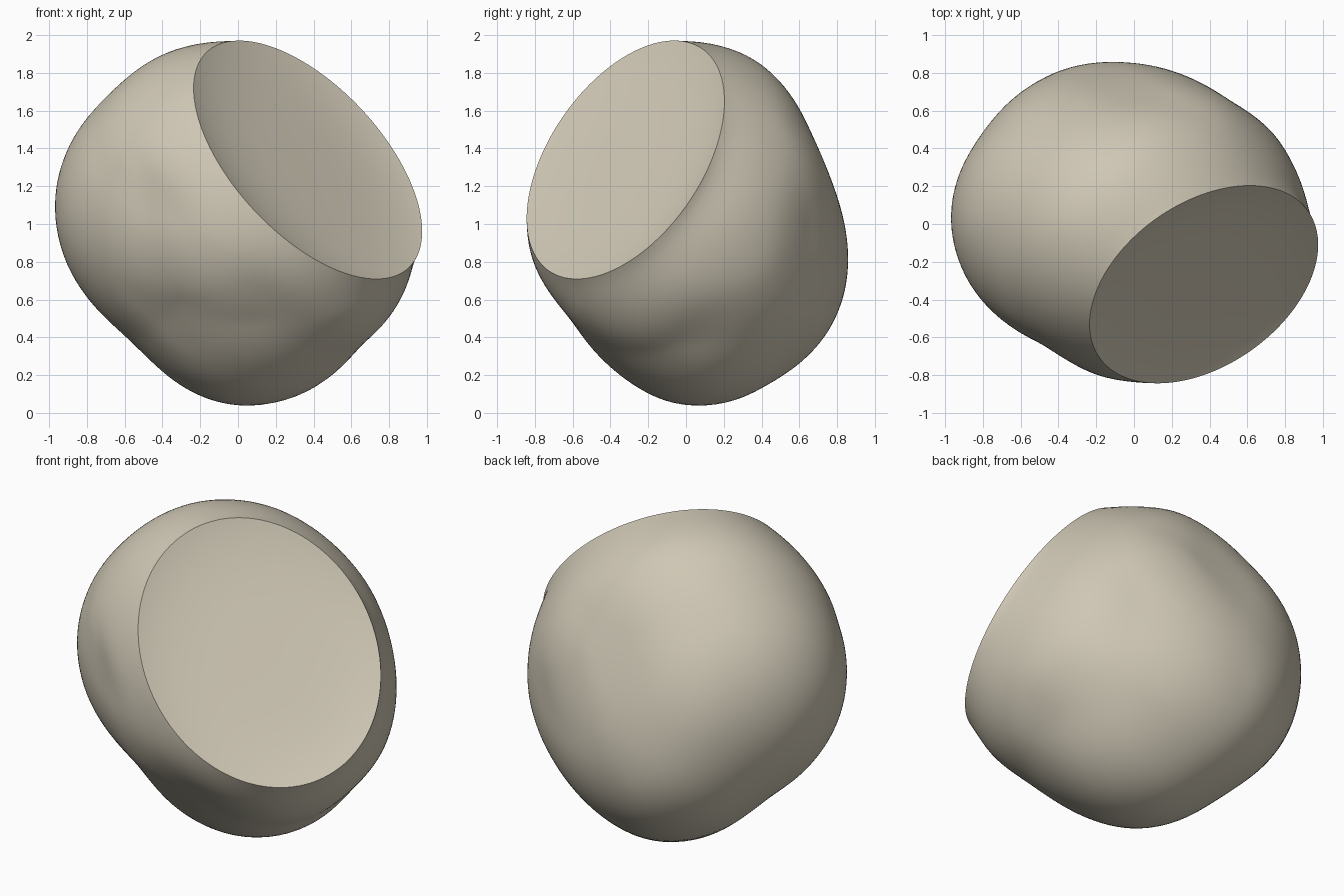
import bpy
import bmesh
import math
from mathutils import Vector

if "Cube" in bpy.data.objects:
    bpy.data.objects.remove(bpy.data.objects["Cube"], do_unlink=True)

# Body outlines: turn and tilt of the outline plane in degrees, then radii
# at equal angles, counter-clockwise from the plane's right-hand axis
OUTLINES = {
    (0, 0): [.98, .96, .945, .965, .995, 1.0, .99, 1.01,
             .97, .88, .83, .87, .99, .975, .905, .97],
    (90, 0): [.82, .79, .825, .935, .995, .94, .885, .855,
              .845, .8, .785, .865, .99, .98, .95, .9],
    (0, 90): [.985, .92, .825, .82, .845, .89, .92, .945,
              .99, .91, .8, .795, .84, .88, .935, 1.0],
    (35, 25): [.88, .87, .87, .935, .975, .975, .955, .96,
               .865, .78, .75, .81, .925, .955, .9, .925],
    (215, 25): [.895, .89, .92, .925, .89, .915, .935, .925,
                .89, .875, .89, .935, .965, .89, .86, .89],
    (145, -25): [.935, .915, .89, .92, .96, .915, .825, .815,
                 .915, .955, .87, .86, .89, .87, .86, .91],
}
SOFTNESS = 100
ROUNDING = .3
CENTRE = Vector((0, 0, 1))

# Frame of the oval mouth: centre, outward normal, long and short axes
MOUTH = Vector((.37, -.32, 1.34))
NORMAL = Vector((.565, -.6, .57)).normalized()
LONG = Vector((-.636, .125, .764))
LONG = (LONG - NORMAL * LONG.dot(NORMAL)).normalized()
SHORT = LONG.cross(NORMAL)


def outline_radius(radii, angle):
    """Smooth closed interpolation of the outline radii."""
    n = len(radii)
    pos = (angle / math.tau) % 1.0 * n
    i = int(pos)
    t = pos - i
    a, b, c, d = (radii[(i + k) % n] for k in (-1, 0, 1, 2))
    return b + t / 2 * (c - a + t * (2 * a - 5 * b + 4 * c - d
                                     + t * (3 * (b - c) + d - a)))


def plane_axes(turn, tilt):
    a, e = math.radians(turn), math.radians(tilt)
    right = Vector((math.cos(a), math.sin(a), 0))
    up = Vector((-math.sin(e) * math.sin(a), math.sin(e) * math.cos(a),
                 math.cos(e)))
    return right, up


PLANES = [(*plane_axes(*key), radii) for key, radii in OUTLINES.items()]


def core_point(direction):
    """Intersection of the outlines, each drawn in by the rounding."""
    total = 0.0
    for right, up, radii in PLANES:
        x, y = direction.dot(right), direction.dot(up)
        radius = outline_radius(radii, math.atan2(y, x)) - ROUNDING
        total += (math.hypot(x, y) / radius) ** SOFTNESS
    return CENTRE + direction * total ** (-1 / SOFTNESS)


def fit_to_mouth(co, flare):
    """Draw the shoulder in to the oval mouth, or flare the lip out to it."""
    rel = co - MOUTH
    depth = -rel.dot(NORMAL)
    grow = 1 - (1 - min(max(depth / .6, 0), 1)) ** 2
    if grow >= 1:
        return co
    mid = SHORT * (-.03 * grow) + LONG * (.04 * grow)
    p, q = (rel - mid).dot(SHORT), (rel - mid).dot(LONG)
    size = math.hypot(p / (.65 + .2 * grow), q / (.785 + .2 * grow))
    if flare:
        wanted = size + (1 - size) * max(1 - depth / .35, 0) ** 2
    else:
        wanted = min(size, 1)
    return (MOUTH - NORMAL * depth + mid
            + (SHORT * p + LONG * q) * (wanted / size))


def soften(bm, times):
    for _ in range(times):
        bmesh.ops.smooth_vert(bm, verts=bm.verts, factor=.5, use_axis_x=True,
                              use_axis_y=True, use_axis_z=True)


# Rounded body: a core swollen along its normals
bm = bmesh.new()
bmesh.ops.create_icosphere(bm, subdivisions=6, radius=1)
for v in bm.verts:
    v.co = core_point(v.co.normalized())
soften(bm, 10)
bm.normal_update()
for v in bm.verts:
    v.co += v.normal * (ROUNDING + .012)
soften(bm, 10)
for v in bm.verts:
    v.co = fit_to_mouth(v.co, False)
soften(bm, 10)

# Flat cut across the mouth, with the lip trued to an oval
bmesh.ops.bisect_plane(
    bm, geom=bm.verts[:] + bm.edges[:] + bm.faces[:], dist=1e-5,
    plane_co=MOUTH, plane_no=NORMAL, clear_outer=True)
for v in bm.verts:
    v.co = fit_to_mouth(v.co, True)
bmesh.ops.holes_fill(bm, edges=[e for e in bm.edges if e.is_boundary],
                     sides=0)
bm.normal_update()
cap = max(bm.faces, key=lambda f: f.calc_area())

# Shallow dish sunk into the mouth
previous = 1.0
for scale in (.97, .93, .88, .8, .7, .55, .4, .2, .08):
    cap = bmesh.ops.extrude_discrete_faces(bm, faces=[cap])["faces"][0]
    sink = NORMAL * (.045 * (previous ** 4 - scale ** 4))
    for v in cap.verts:
        flat = v.co - MOUTH
        height = NORMAL * flat.dot(NORMAL)
        v.co = MOUTH + (flat - height) * (scale / previous) + height - sink
    previous = scale
bmesh.ops.poke(bm, faces=[cap])
bmesh.ops.recalc_face_normals(bm, faces=bm.faces)

mesh = bpy.data.meshes.new("dished_body")
bm.to_mesh(mesh)
bm.free()
body = bpy.data.objects.new("dished_body", mesh)
bpy.context.collection.objects.link(body)

# Warm beige colour
beige = bpy.data.materials.new("warm_beige")
beige.use_nodes = True
colour = (.62, .57, .46, 1)
beige.diffuse_color = colour
shader = next(n for n in beige.node_tree.nodes if n.type == "BSDF_PRINCIPLED")
shader.inputs["Base Color"].default_value = colour
shader.inputs["Roughness"].default_value = .8
mesh.materials.append(beige)

bpy.ops.object.select_all(action="DESELECT")
body.select_set(True)
bpy.context.view_layer.objects.active = body
bpy.ops.object.shade_smooth_by_angle(angle=math.radians(32))
